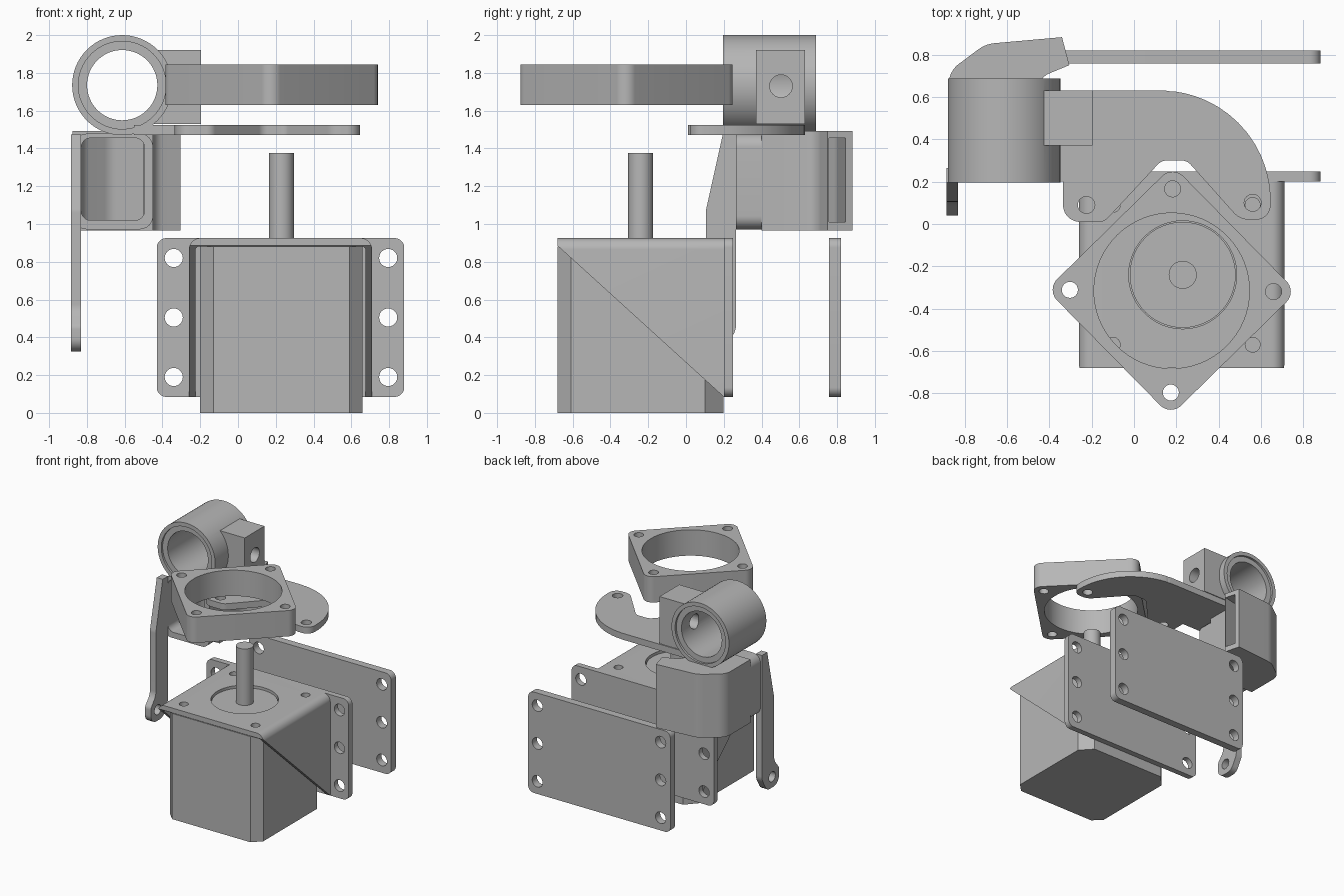
import bpy, bmesh, math
from mathutils import Vector

old = bpy.data.objects.get("Cube")
if old:
    bpy.data.objects.remove(old)

GREY = (0.47, 0.47, 0.47, 1)
mat = bpy.data.materials.new("plain grey")
mat.use_nodes = True
mat.diffuse_color = GREY
mat.node_tree.nodes["Principled BSDF"].inputs["Base Color"].default_value = GREY


def circle(a, b, r, n=48):
    return [(a + r * math.cos(math.tau * i / n), b + r * math.sin(math.tau * i / n)) for i in range(n)]


def fillet(corners, n=8):
    """Outline from (a, b, radius) corners; a radius of 0 stays sharp."""
    out = []
    for i, (a, b, r) in enumerate(corners):
        p = Vector((a, b))
        if r == 0:
            out.append(p)
            continue
        u = (Vector(corners[i - 1][:2]) - p).normalized()
        v = (Vector(corners[(i + 1) % len(corners)][:2]) - p).normalized()
        half = u.angle(v) / 2
        c = p + (u + v).normalized() * (r / math.sin(half))
        t = r / math.tan(half)
        d1, d2 = p + u * t - c, p + v * t - c
        out += [c + d1.lerp(d2, k / n).normalized() * r for k in range(n + 1)]
    return out


def box2(a0, b0, a1, b1, r=0, n=8):
    return fillet([(a0, b0, r), (a1, b0, r), (a1, b1, r), (a0, b1, r)], n)


def prism(name, outline, axis, lo, hi):
    """Extrude a flat outline along an axis."""
    place = {"x": lambda a, b, h: (h, a, b),
             "y": lambda a, b, h: (a, h, b),
             "z": lambda a, b, h: (a, b, h)}[axis]
    bm = bmesh.new()
    low = [bm.verts.new(place(a, b, lo)) for a, b in outline]
    high = [bm.verts.new(place(a, b, hi)) for a, b in outline]
    bm.faces.new(low)
    bm.faces.new(high)
    for i in range(len(low)):
        bm.faces.new((low[i - 1], low[i], high[i], high[i - 1]))
    bmesh.ops.recalc_face_normals(bm, faces=bm.faces)
    mesh = bpy.data.meshes.new(name)
    bm.to_mesh(mesh)
    bm.free()
    mesh.materials.append(mat)
    ob = bpy.data.objects.new(name, mesh)
    bpy.context.scene.collection.objects.link(ob)
    return ob


def combine(ob, others, op="DIFFERENCE"):
    """Apply booleans and discard the tool shapes."""
    for o in others:
        m = ob.modifiers.new("bool", "BOOLEAN")
        m.operation, m.solver, m.object = op, "EXACT", o
    dg = bpy.context.evaluated_depsgraph_get()
    mesh = bpy.data.meshes.new_from_object(ob.evaluated_get(dg))
    ob.modifiers.clear()
    ob.data = mesh
    for o in others:
        bpy.data.objects.remove(o)
    return ob


def holes(spots, r, axis, lo, hi):
    return [prism("cutter", circle(a, b, r, 24), axis, lo, hi) for a, b in spots]


# Motor: body with cut corners, front boss and shaft
CX, CY = 0.23, -0.24
prism("motor_body", [(-0.13, -0.68), (0.59, -0.68), (0.66, -0.61), (0.66, 0.1), (0.57, 0.198),
                     (-0.11, 0.198), (-0.2, 0.1), (-0.2, -0.61)], "z", 0, 0.88)
prism("motor_boss", circle(CX, CY, 0.25), "z", 0.87, 0.905)
prism("motor_shaft", circle(CX, CY, 0.066), "z", 0.88, 1.375)

# Motor bracket: folded top and sloping side gussets
bracket = prism("bracket_top", fillet([(-0.26, 0.05, 0), (-0.26, 0.925, 0.06), (0.71, 0.925, 0.06),
                (0.71, 0.05, 0), (0.675, 0.05, 0), (0.675, 0.882, 0.02), (-0.225, 0.882, 0.02),
                (-0.225, 0.05, 0)]), "y", -0.68, 0.22)
combine(bracket, [prism("cutter", [(-0.9, 1.2), (-0.68, 0.885), (0.2, 0.085), (0.3, 0.085), (0.3, 1.2)],
                        "x", -1, 1)], "INTERSECT")
corners = [(CX + i * 0.33, CY + j * 0.33) for i in (-1, 1) for j in (-1, 1)]
combine(bracket, holes(corners, 0.035, "z", 0.87, 1) + [prism("cutter", circle(CX, CY, 0.255), "z", 0.86, 1)])

# Two matching mounting plates with three holes down each side
plate_spots = [(x, z) for x in (-0.34, 0.795) for z in (0.19, 0.505, 0.82)]
for name, y0, y1 in (("bracket_flange", 0.2, 0.248), ("rear_plate", 0.757, 0.82)):
    plate = prism(name, box2(-0.43, 0.085, 0.88, 0.925, 0.05), "y", y0, y1)
    combine(plate, holes(plate_spots, 0.048, "y", y0 - 0.1, y1 + 0.1))

# Square collar, turned on its corner
collar = prism("square_collar", box2(-0.418, -0.418, 0.418, 0.418, 0.07), "z", 1.63, 1.845)
combine(collar, holes([(i * 0.34, j * 0.34) for i in (-1, 1) for j in (-1, 1)], 0.038, "z", 1.5, 2)
        + [prism("cutter", circle(0, 0, 0.367, 64), "z", 1.5, 2)])
collar.location = (0.178, -0.315, 0)
collar.rotation_euler.z = math.radians(44.5)

# Curved arm plate
arm = prism("curved_arm", fillet([(-0.335, 0.01, 0.08), (-0.14, 0.01, 0.06), (0.13, 0.3, 0.06),
            (0.25, 0.3, 0.06), (0.5, 0.02, 0.1), (0.645, 0.02, 0.07), (0.645, 0.63, 0.52),
            (-0.55, 0.63, 0), (-0.55, 0.2, 0), (-0.335, 0.2, 0)], 16), "z", 1.472, 1.525)
combine(arm, holes([(-0.225, 0.09), (0.56, 0.1), (0.178, 0.165 + 0.5)], 0.04, "z", 1.4, 1.6))

# Clamp tube with screw block
TX, TZ = -0.613, 1.735
tube = prism("clamp_tube", circle(TX, TZ, 0.265, 64), "y", 0.197, 0.688)
combine(tube, [prism("block", box2(-0.5, 1.53, -0.197, 1.922), "y", 0.37, 0.63)], "UNION")
combine(tube, [prism("cutter", circle(TX, TZ, 0.186, 64), "y", 0, 1),
               prism("cutter", circle(TX, TZ, 0.232, 64), "y", 0, 0.215),
               prism("cutter", circle(TX, TZ, 0.232, 64), "y", 0.67, 1)]
        + holes([(0.503, 1.73)], 0.06, "x", -0.6, 0))

# Elbow duct: rounded inlet neck in front, slim slot outlet at the side
duct = prism("elbow_duct", fillet([(-0.875, 0.4, 0), (-0.45, 0.4, 0), (-0.45, 0.69, 0.08),
             (-0.305, 0.75, 0), (-0.34, 0.882, 0), (-0.7, 0.85, 0.15), (-0.875, 0.72, 0.12)], 12),
             "z", 0.965, 1.492)
inner = prism("cutter", fillet([(-0.83, 0.38, 0), (-0.5, 0.38, 0), (-0.5, 0.715, 0.08), (-0.2, 0.78, 0),
              (-0.2, 0.86, 0), (-0.68, 0.8, 0.12), (-0.83, 0.69, 0.1)], 12), "z", 1.01, 1.455)
combine(duct, [inner])
neck = prism("duct_neck", box2(-0.872, 0.972, -0.45, 1.478, 0.07), "y", 0.265, 0.402)
combine(neck, [prism("cutter", box2(-0.83, 1.02, -0.495, 1.455, 0.05), "y", 0, 1)])

# Side leg with an eyelet foot
leg = prism("side_leg", fillet([(0.195, 1.475, 0), (0.105, 1.07, 0.1), (0.105, 0.54, 0.1),
            (0.04, 0.46, 0.05), (0.04, 0.325, 0.07), (0.2, 0.325, 0.07), (0.265, 0.44, 0.1),
            (0.265, 1.475, 0)]), "x", -0.885, -0.83)
combine(leg, holes([(0.13, 0.415)], 0.042, "x", -1, -0.7))

# Smooth round walls, keep edges crisp
for ob in bpy.context.scene.objects:
    if ob.type == "MESH":
        ob.data.shade_smooth()
        ob.data.set_sharp_from_angle(angle=math.radians(25))
